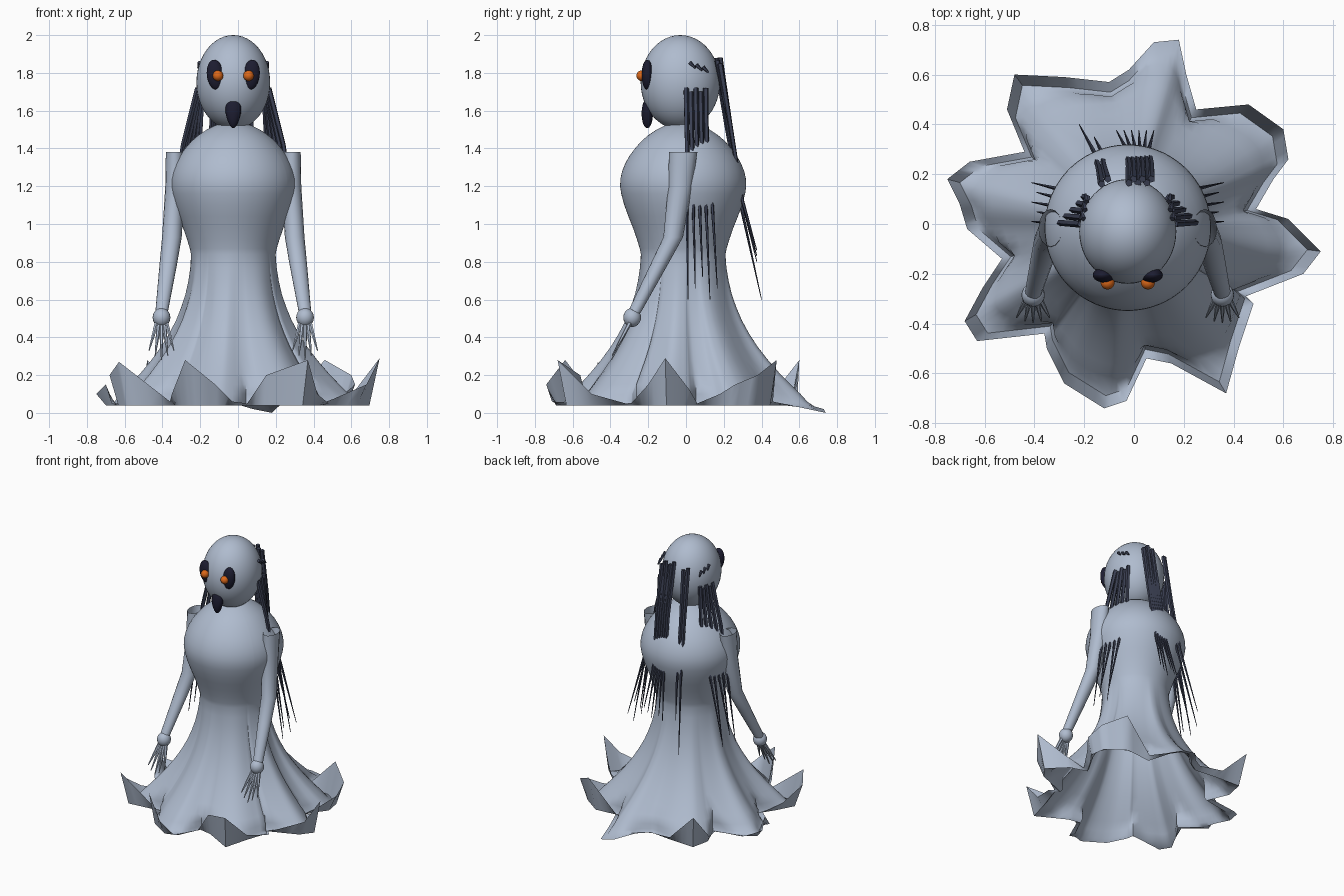
import bpy, bmesh, math
from mathutils import Vector, Matrix

if "Cube" in bpy.data.objects:
    bpy.data.objects.remove(bpy.data.objects["Cube"])

CX, CY = -0.025, -0.015   # body axis


def material(name, rgb):
    m = bpy.data.materials.new(name)
    m.diffuse_color = (*rgb, 1)
    m.use_nodes = True
    m.node_tree.nodes["Principled BSDF"].inputs["Base Color"].default_value = m.diffuse_color
    return m


GREY = material("pale_grey_blue", (0.43, 0.50, 0.62))
DARK = material("night_blue", (0.012, 0.012, 0.03))
HAIR = material("hair_slate", (0.045, 0.053, 0.09))
ORANGE = material("glowing_orange", (0.72, 0.14, 0.01))


def finish(name, bm, mat, angle=50):
    bmesh.ops.recalc_face_normals(bm, faces=bm.faces)
    me = bpy.data.meshes.new(name)
    bm.to_mesh(me)
    bm.free()
    ob = bpy.data.objects.new(name, me)
    bpy.context.collection.objects.link(ob)
    me.materials.append(mat)
    bpy.ops.object.select_all(action='DESELECT')
    ob.select_set(True)
    bpy.context.view_layer.objects.active = ob
    bpy.ops.object.shade_smooth_by_angle(angle=math.radians(angle))
    return ob


def loft(bm, rings):
    """Skin closed rings of points."""
    vs = [[bm.verts.new(p) for p in r] for r in rings]
    n = len(vs[0])
    for a, b in zip(vs, vs[1:]):
        for i in range(n):
            j = (i + 1) % n
            bm.faces.new((a[i], a[j], b[j], b[i]))
    return vs


def strand(bm, pts, radii, sides=5):
    """Tapered tube through points."""
    pts = [Vector(p) for p in pts]
    rings = []
    for k, (p, r) in enumerate(zip(pts, radii)):
        d = pts[min(k + 1, len(pts) - 1)] - pts[max(k - 1, 0)]
        q = d.to_track_quat('Z', 'Y')
        rings.append([p + q @ Vector((r * math.cos(t), r * math.sin(t), 0))
                      for t in (2 * math.pi * i / sides for i in range(sides))])
    vs = loft(bm, rings)
    bm.faces.new(vs[0])
    bm.faces.new(vs[-1])


def ellipsoid(name, loc, scale, mat, tilt=0, taper=0, seg=32):
    bm = bmesh.new()
    bmesh.ops.create_uvsphere(bm, u_segments=seg, v_segments=seg // 2, radius=1)
    for v in bm.verts:   # taper narrows the lower end
        v.co.x *= 1 + taper * v.co.z
    bm.transform(Matrix.Translation(loc) @ Matrix.Rotation(tilt, 4, 'Y')
                 @ Matrix.Diagonal((*scale, 1)))
    return finish(name, bm, mat)


# Gown: round torso flowing into a folded skirt with a ragged, upturned hem
hem = [(.75, -.11, .29), (.62, .02, .12), (.49, .06, .05), (.56, .18, .10), (.62, .26, .15),
       (.60, .38, .20), (.46, .48, .28), (.25, .46, .06), (.21, .60, .03), (.18, .74, 0),
       (.08, .73, .02), (-.02, .62, .05), (-.10, .57, .06), (-.28, .59, .08), (-.48, .60, .28),
       (-.51, .46, .10), (-.44, .29, .05), (-.66, .25, .06), (-.75, .18, .10), (-.70, .08, .15),
       (-.67, -.02, .05), (-.53, -.14, .05), (-.61, -.26, .10), (-.68, -.39, .20),
       (-.63, -.47, .27), (-.36, -.44, .06), (-.35, -.50, .10), (-.28, -.64, .28),
       (-.12, -.74, .15), (-.03, -.71, .06), (.05, -.54, .05), (.15, -.56, .20),
       (.37, -.68, .28), (.42, -.50, .10), (.48, -.32, .05), (.45, -.29, .05), (.68, -.20, .15)]
SUB = 4
edge = []
for k, p in enumerate(hem):
    q = Vector(hem[(k + 1) % len(hem)])
    edge += [Vector(p).lerp(q, s / SUB) for s in range(SUB)]
N = len(edge)
ang = [math.atan2(p.y - CY, p.x - CX) for p in edge]
rad = [math.hypot(p.x - CX, p.y - CY) for p in edge]
W = 5
fold = [sum(rad[(i + d) % N] for d in range(-W, W + 1)) / (2 * W + 1) for i in range(N)]
mean = sum(rad) / N

torso = [(1.54, .05), (1.52, .10), (1.50, .14), (1.47, .185), (1.44, .22), (1.40, .255),
         (1.36, .285), (1.32, .307), (1.28, .323), (1.24, .332), (1.20, .334), (1.16, .328),
         (1.10, .312), (1.04, .290), (.98, .266), (.92, .245), (.87, .23)]
skirt = [(.84, .224), (.77, .228), (.70, .237), (.63, .251), (.56, .272), (.49, .298),
         (.42, .332), (.35, .372), (.28, .420), (.21, .474), (.15, .525), (.10, .57), (.06, .60)]
bm = bmesh.new()
rings = []
for z, r in torso:
    rings.append([(CX + r * math.cos(a), CY + r * math.sin(a), z) for a in ang])
for z, r in skirt:
    w = ((.84 - z) / .78) ** 0.8   # folds deepen towards the floor
    row = []
    for a, f, e in zip(ang, fold, rad):
        rr = min(r * (1 + w * (f / mean - 1)), e * .9)
        row.append((CX + rr * math.cos(a), CY + rr * math.sin(a), z))
    rings.append(row)
rings.append([(CX + (p.x - CX) * .93, CY + (p.y - CY) * .93, min(.04, p.z + .015)) for p in edge])
rings.append(edge)
loft(bm, rings)
finish("gown", bm, GREY, 60)

# Head and face
ellipsoid("head", (CX, -.03, 1.75), (.195, .21, .25), GREY, seg=48)
ellipsoid("mouth", (CX, -.205, 1.585), (.040, .030, .078), DARK, taper=.3)
for s, side in ((-1, "left"), (1, "right")):
    ellipsoid(side + "_eye_socket", (CX + s * .095, -.205, 1.79), (.045, .030, .080), DARK,
              tilt=s * .12)
    ellipsoid(side + "_eye", (CX + s * .081, -.235, 1.785), (.028, .028, .028), ORANGE, seg=20)

# Arms: open sleeve at the shoulder, ball wrist and thin fingers
arm = [(.31, -.015, 1.38, .047, .075), (.308, -.03, 1.20, .052, .064),
       (.325, -.068, .93, .052, .052), (.345, -.145, .78, .046, .046),
       (.38, -.275, .53, .033, .035)]
for s, side in ((-1, "left"), (1, "right")):
    bm = bmesh.new()
    loft(bm, [[(CX + s * x + rx * math.cos(t), y + ry * math.sin(t), z)
               for t in (2 * math.pi * i / 16 for i in range(16))]
              for x, y, z, rx, ry in arm])
    finish(side + "_arm", bm, GREY)
    hx = CX + s * .38
    ellipsoid(side + "_wrist", (hx, -.285, .505), (.047, .047, .05), GREY, seg=20)
    bm = bmesh.new()
    for i in range(5):
        u = (i - 2) / 2
        drop = .2 - .05 * abs(u)
        strand(bm, [(hx + u * .025, -.295, .48),
                    (hx + u * .045, -.345 + .01 * u * u, .48 - drop * .5),
                    (hx + u * .066, -.395 + .02 * u * u, .48 - drop)], (.012, .009, .003), 6)
    finish(side + "_fingers", bm, GREY)

# Hair: long tapered strands that dip through the shoulders and come out lower
thick = (.015, .013, .009, .002)
bm = bmesh.new()
for i in range(6):
    x = -.02 + .018 * i
    strand(bm, [(x, .165 + .015 * (i % 2), 1.88 - .015 * (i % 3)), (x, .235, 1.52),
                (x - .01, .30, 1.12), (-.07 + .03 * i, .375, .80 + .03 * (i % 3))], thick)
strand(bm, [(-.13, .16, 1.86), (-.14, .22, 1.5), (-.16, .29, 1.1), (-.22, .40, .60)], thick)
strand(bm, [(-.105, .18, 1.85), (-.12, .23, 1.5), (-.13, .29, 1.1), (-.16, .35, .82)], thick)
finish("back_hair", bm, HAIR)

for s, side in ((-1, "left"), (1, "right")):
    bm = bmesh.new()
    for i in range(5):
        y = .0 + .026 * i
        strand(bm, [(CX + s * (.188 - .006 * i), y, 1.72 - .02 * (i % 2)),
                    (CX + s * (.265 - .022 * i), y + .005, 1.42),
                    (CX + s * (.315 - .010 * i), y * 1.3 + .005, 1.08),
                    (CX + s * (.385 - .02 * (i % 2)), y * 1.5 + .01, .60 + .06 * (i % 3))],
               thick)
    for i in range(3):   # short tufts on the side of the head
        y = .02 + .035 * i
        strand(bm, [(CX + s * (.178 - .006 * i), y, 1.855 - .012 * i),
                    (CX + s * (.186 - .008 * i), y + .03, 1.825 - .012 * i)], (.012, .005))
    finish(side + "_hair", bm, HAIR)
